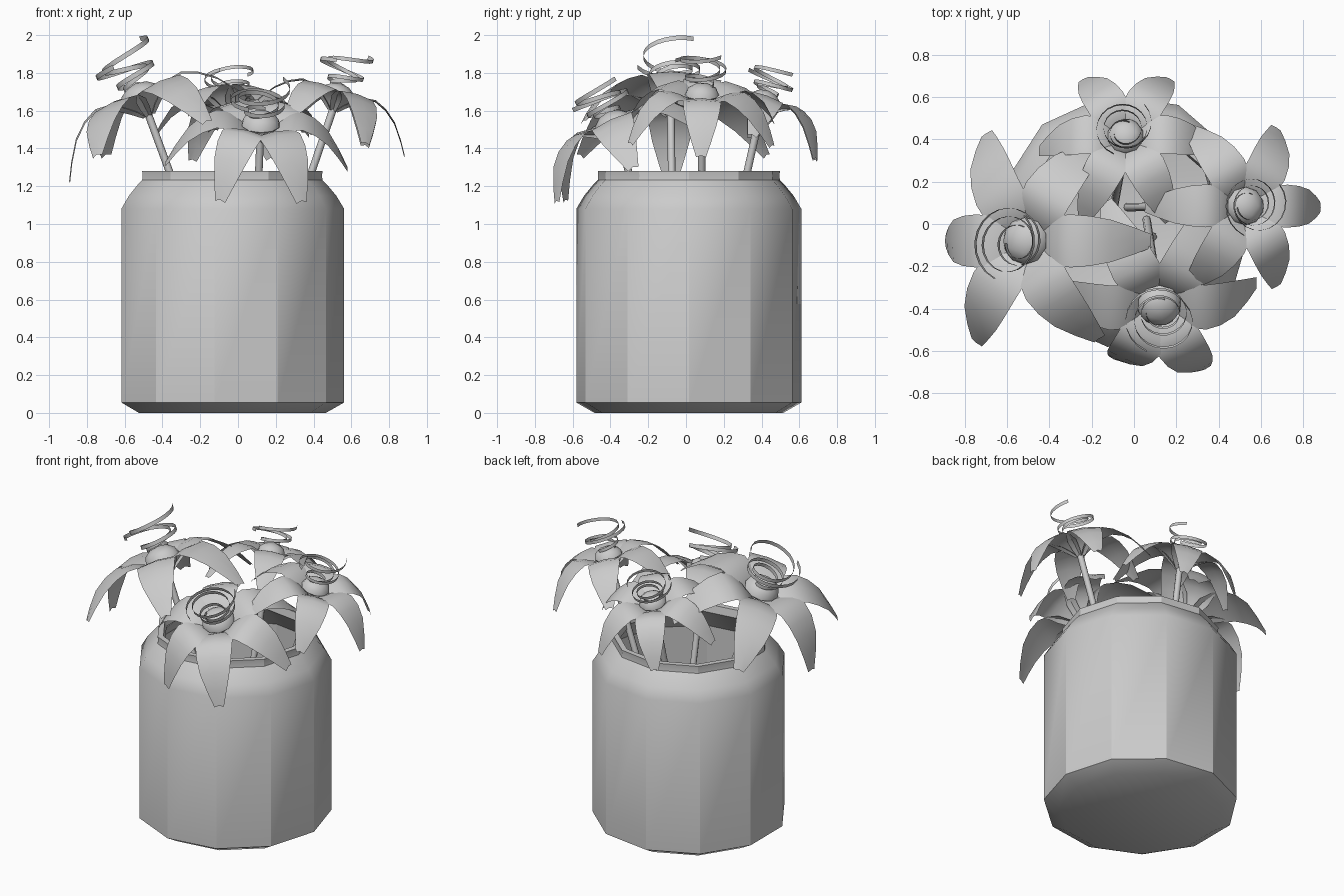
import bpy, bmesh
from math import sin, cos, pi, radians
from mathutils import Vector

if "Cube" in bpy.data.objects:
    bpy.data.objects.remove(bpy.data.objects["Cube"])


def finish(name, bm, angle=30, recalc=True):
    if recalc:
        bmesh.ops.recalc_face_normals(bm, faces=bm.faces)
    me = bpy.data.meshes.new(name)
    bm.to_mesh(me)
    bm.free()
    ob = bpy.data.objects.new(name, me)
    bpy.context.collection.objects.link(ob)
    bpy.ops.object.select_all(action='DESELECT')
    ob.select_set(True)
    bpy.context.view_layer.objects.active = ob
    bpy.ops.object.shade_smooth_by_angle(angle=radians(angle))
    return ob


def skin(bm, rows, closed=False):
    """Join rows of points with quads."""
    vs = [[bm.verts.new(p) for p in row] for row in rows]
    n = len(vs[0])
    for a, b in zip(vs, vs[1:]):
        for i in range(n if closed else n - 1):
            j = (i + 1) % n
            bm.faces.new((a[i], a[j], b[j], b[i]))
    return vs


def smooth(pts, t):
    """Catmull-Rom sample of a tuple list, t in 0..1."""
    n = len(pts) - 1
    i = min(int(t * n), n - 1)
    u = t * n - i
    p = [Vector(pts[max(0, min(n, i + k))]) for k in (-1, 0, 1, 2)]
    return 0.5 * (2 * p[1] + (p[2] - p[0]) * u
                  + (2 * p[0] - 5 * p[1] + 4 * p[2] - p[3]) * u * u
                  + (3 * p[1] - p[0] - 3 * p[2] + p[3]) * u ** 3)


# Jar: eleven-sided hollow lathe, outside then inside
SIDES = 11
profile = [(.505, 0), (.602, .055), (.602, 1.08), (.56, 1.15), (.51, 1.21), (.487, 1.232),
           (.485, 1.255), (.487, 1.28), (.45, 1.28), (.44, 1.23), (.48, 1.19),
           (.578, 1.07), (.578, .07), (.48, .03)]
bm = bmesh.new()
rings = skin(bm, [[(-.04 + r * cos(2 * pi * k / SIDES), .015 + r * sin(2 * pi * k / SIDES), z)
                   for k in range(SIDES)] for r, z in profile], closed=True)
bm.faces.new(rings[0])
bm.faces.new(rings[-1])
finish("jar", bm, 32)

# Petal centre line as (radius, height, half width) around the flower core
PETAL = [(.015, -.125, .03), (.11, -.03, .105), (.25, .012, .125), (.41, -.09, .1), (.535, -.28, .032)]


def flower(name, centre, axis_tilt, scale, foot, petals, top):
    centre = Vector(centre)
    axis = Vector((axis_tilt[0], axis_tilt[1], 1)).normalized()
    rot = Vector((0, 0, 1)).rotation_difference(axis)

    def place(x, y, z):
        return centre + rot @ (Vector((x, y, z)) * scale)

    # six arching petals: (angle, length, droop)
    bm = bmesh.new()
    for deg, length, droop in petals:
        a = radians(deg)
        rows = []
        for i in range(9):
            r, h, w = smooth(PETAL, i / 8)
            if i > 2:
                h *= droop
                r = .11 + (r - .11) * length
            rows.append([place(r * cos(a) - s * w * sin(a), r * sin(a) + s * w * cos(a),
                               h + .012 * (1 - abs(s))) for s in (-1, 0, 1)])
        skin(bm, rows)
    finish(name + "_petals", bm, 40, False)

    # core dome resting in the funnel of petals
    bm = bmesh.new()
    bmesh.ops.create_icosphere(bm, subdivisions=2, radius=.112)
    for v in bm.verts:
        x, y, z = v.co
        v.co = place(x, y, z * (.7 if z > 0 else .25) - .015)
    finish(name + "_core", bm)

    # two spiralling ribbon tendrils
    bm = bmesh.new()
    for start, turns, r1, z1 in ((3.3, 1.6, .17, top), (1.2, 1.5, .19, top * .7)):
        rows = []
        for i in range(33):
            t = i / 32
            a = start + turns * 2 * pi * t
            r = .07 + (r1 - .07) * t
            z = .05 + (z1 - .05) * t
            rows.append([place(r * cos(a), r * sin(a), z + d) for d in (-.013, .013)])
        skin(bm, rows)
    finish(name + "_tendrils", bm, 60, False)

    # straight stem reaching down into the jar
    foot, head = Vector(foot), place(0, 0, -.1)
    turn = Vector((0, 0, 1)).rotation_difference(head - foot)
    bm = bmesh.new()
    ends = skin(bm, [[p + turn @ Vector((.02 * cos(k * pi / 4), .02 * sin(k * pi / 4), 0))
                      for k in range(8)] for p in (foot, head)], closed=True)
    bm.faces.new(ends[0])
    bm.faces.new(ends[1])
    finish(name + "_stem", bm, 50)


regular = [(k * 60, 1, 1) for k in range(6)]
left = [(0, 1, 1), (60, 1, 1), (120, 1.12, .82), (180, .98, 1), (235, 1.12, .75), (300, 1, 1)]
front = [(0, .92, 1), (60, 1, 1), (120, 1, 1), (180, 1, 1), (243, .88, 1.1), (297, 1, 1)]

flower("left_flower", (-.52, -.08, 1.685), (-.44, 0), 1.0, (.09, -.06, .05), left, .27)
flower("right_flower", (.53, .085, 1.695), (.3, .02), .81, (-.03, .08, .05), regular, .28)
flower("front_flower", (.12, -.39, 1.54), (.03, -.46), .93, (.06, .02, .05), front, .22)
flower("back_flower", (-.04, .42, 1.66), (-.02, .36), .77, (-.1, .05, .05), regular, .22)
